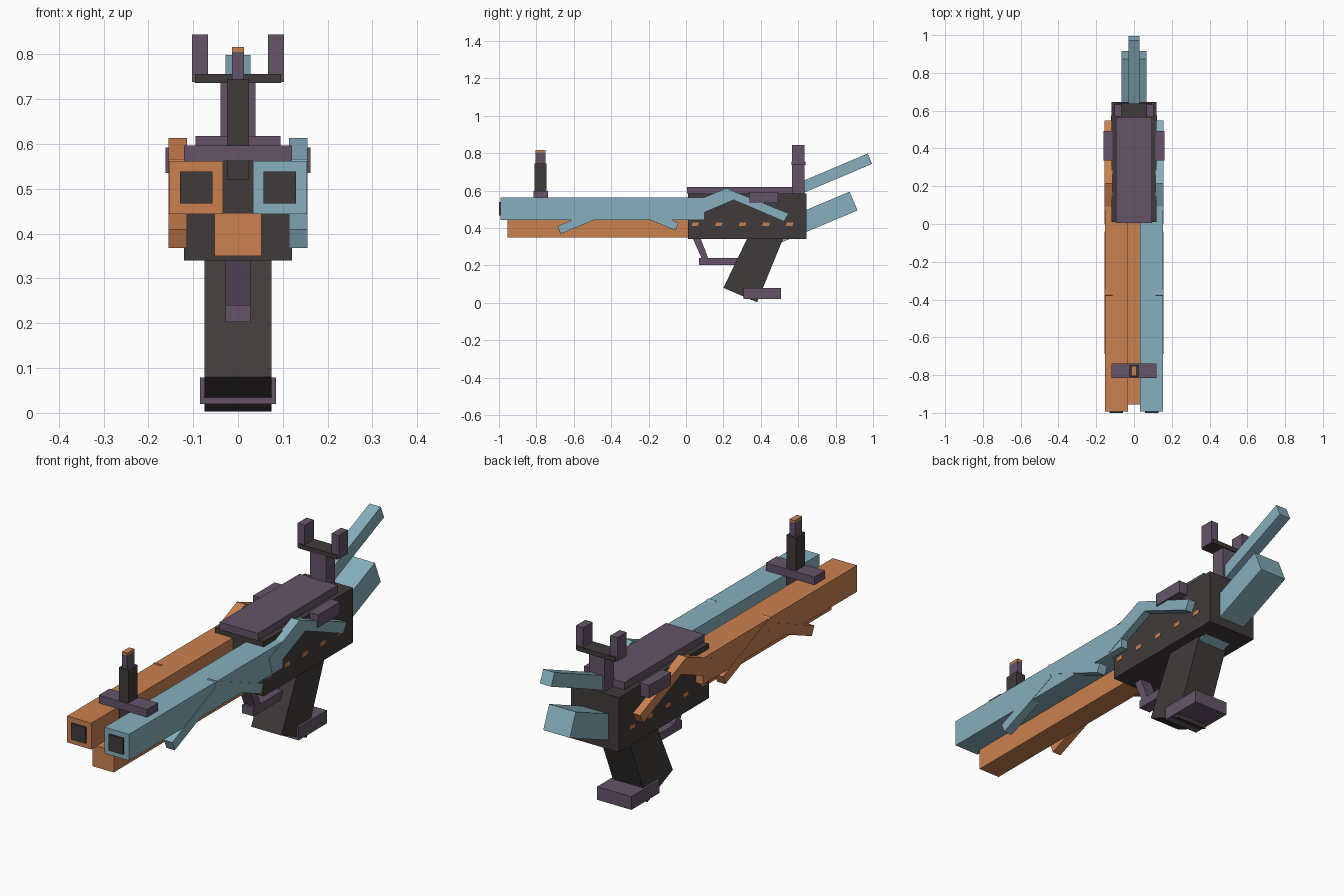
import bpy, bmesh
from mathutils import Vector

cube = bpy.data.objects.get("Cube")
if cube:
    bpy.data.objects.remove(cube, do_unlink=True)


def material(name, rgb):
    m = bpy.data.materials.new(name)
    m.use_nodes = True
    m.diffuse_color = (*rgb, 1)
    m.node_tree.nodes["Principled BSDF"].inputs["Base Color"].default_value = (*rgb, 1)
    return m


BLUE = material("pale blue", (0.24, 0.43, 0.51))
ORANGE = material("orange", (0.60, 0.22, 0.08))
DARK = material("charcoal", (0.051, 0.044, 0.042))
PURPLE = material("dusky purple", (0.128, 0.088, 0.138))


def prism(name, mat, outline, x0, x1):
    """Extrude a (y, z) outline from x0 to x1."""
    bm = bmesh.new()
    face = bm.faces.new([bm.verts.new((x0, y, z)) for y, z in outline])
    ext = bmesh.ops.extrude_face_region(bm, geom=[face])
    moved = [v for v in ext["geom"] if isinstance(v, bmesh.types.BMVert)]
    bmesh.ops.translate(bm, verts=moved, vec=(x1 - x0, 0, 0))
    bmesh.ops.recalc_face_normals(bm, faces=bm.faces)
    mesh = bpy.data.meshes.new(name)
    bm.to_mesh(mesh)
    bm.free()
    mesh.materials.append(mat)
    ob = bpy.data.objects.new(name, mesh)
    bpy.context.collection.objects.link(ob)
    return ob


def box(name, mat, x, y, z):
    """Axis-aligned box from (min, max) pairs."""
    return prism(name, mat, [(y[0], z[0]), (y[1], z[0]), (y[1], z[1]), (y[0], z[1])], *x)


def bar(name, mat, start, end, thick, x):
    """Tilted bar whose lower edge runs from start to end in the yz plane."""
    a, b = Vector(start), Vector(end)
    d = (b - a).normalized()
    n = Vector((-d.y, d.x)) * thick
    return prism(name, mat, [a, b, b + n, a + n], *x)


def centred(half):
    return (-half, half)


# Receiver and top rail
box("receiver", DARK, centred(0.12), (0.01, 0.645), (0.34, 0.585))
box("top_rail", PURPLE, centred(0.095), (0.005, 0.572), (0.585, 0.618))

# Lower barrel
box("lower_barrel", ORANGE, centred(0.0525), (-0.955, 0.01), (0.35, 0.446))

# Paired upper barrels with muzzles, zigzag side braces, side blocks and trim
for side, label, mat in ((1, "left", BLUE), (-1, "right", ORANGE)):
    def span(a, b):
        return (side * a, side * b)

    box(label + "_barrel", mat, span(0.033, 0.154), (-0.992, 0.1), (0.444, 0.562))
    box(label + "_muzzle", DARK, span(0.057, 0.129), (-1.0, -0.992), (0.467, 0.539))
    brace = span(0.114, 0.1555)
    bar(label + "_brace_front", mat, (-0.67, 0.368), (-0.36, 0.498), 0.045, brace)
    bar(label + "_brace_middle", mat, (-0.393, 0.527), (-0.057, 0.387), 0.043, brace)
    prism(label + "_brace_rear", mat,
          [(0.02, 0.45), (0.255, 0.55), (0.525, 0.435), (0.548, 0.478),
           (0.215, 0.613), (0.0, 0.523)], *brace)
    box(label + "_side_block", PURPLE, span(0.115, 0.162), (0.337, 0.492), (0.535, 0.592))
    for i in range(5):
        y = 0.05 + 0.126 * i
        prism(label + "_trim_" + str(i + 1), ORANGE,
              [(y - 0.02, 0.412), (y + 0.015, 0.412), (y + 0.02, 0.43), (y - 0.015, 0.43)],
              *span(0.119, 0.122))

# Front sight
box("front_sight_base", PURPLE, centred(0.12), (-0.815, -0.738), (0.562, 0.597))
box("front_sight_post", DARK, centred(0.024), (-0.81, -0.746), (0.52, 0.745))
box("front_sight_blade", PURPLE, centred(0.013), (-0.804, -0.752), (0.745, 0.805))
box("front_sight_tip", ORANGE, centred(0.013), (-0.804, -0.752), (0.805, 0.816))

# Rear sight
box("rear_sight_post", PURPLE, centred(0.039), (0.567, 0.633), (0.58, 0.737))
box("rear_sight_bridge", DARK, centred(0.096), (0.563, 0.638), (0.736, 0.756))
for side, label in ((1, "left"), (-1, "right")):
    box(label + "_rear_sight_ear", PURPLE, (side * 0.067, side * 0.103), (0.567, 0.633), (0.738, 0.844))

# Stock prongs
bar("upper_prong", BLUE, (0.6, 0.576), (0.995, 0.743), 0.06, centred(0.028))
bar("lower_prong", BLUE, (0.51, 0.323), (0.917, 0.494), 0.109, centred(0.066))

# Grip and its foot
prism("grip", DARK, [(0.2, 0.08), (0.38, 0.003), (0.522, 0.35), (0.33, 0.35)], *centred(0.075))
box("grip_foot", PURPLE, centred(0.085), (0.308, 0.508), (0.02, 0.079))

# Trigger guard
box("guard_floor", PURPLE, centred(0.028), (0.07, 0.3), (0.203, 0.241))
prism("guard_front", PURPLE, [(0.085, 0.235), (0.12, 0.235), (0.078, 0.345), (0.036, 0.345)], *centred(0.028))
